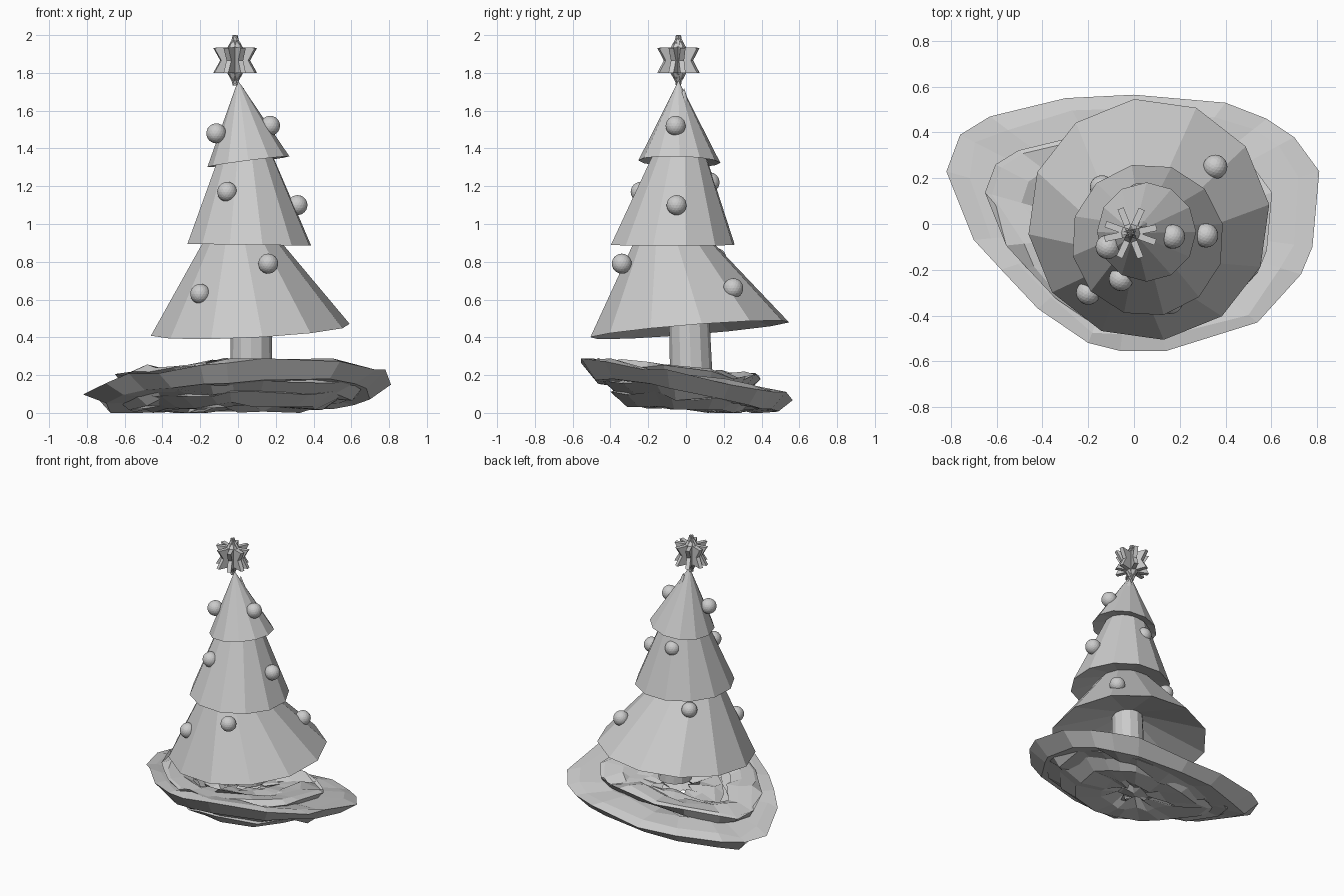
import bpy, bmesh, math, random
from mathutils import Vector, Matrix

random.seed(4)
cube = bpy.data.objects.get("Cube")
if cube:
    bpy.data.objects.remove(cube, do_unlink=True)

# Single plain material
grey = bpy.data.materials.new("plain_grey")
grey.use_nodes = True
colour = (0.6, 0.6, 0.6, 1)
grey.diffuse_color = colour
grey.node_tree.nodes["Principled BSDF"].inputs["Base Color"].default_value = colour


def finish(name, bm):
    bmesh.ops.recalc_face_normals(bm, faces=bm.faces)
    mesh = bpy.data.meshes.new(name)
    bm.to_mesh(mesh)
    bm.free()
    mesh.materials.append(grey)
    obj = bpy.data.objects.new(name, mesh)
    bpy.context.collection.objects.link(obj)


def tier(name, apex, centre, radius, slope, turn, depth, sides=12):
    """Leaning cone with a sloping rim and a dished underside."""
    bm = bmesh.new()
    tip = bm.verts.new(apex)
    dish = bm.verts.new(Vector(centre) + Vector((0, 0, depth * radius)))
    rim = []
    for i in range(sides):
        a = math.radians(turn) + math.tau * i / sides
        dx, dy = radius * math.cos(a), radius * math.sin(a)
        rim.append(bm.verts.new(Vector(centre) + Vector((dx, dy, slope[0] * dx + slope[1] * dy))))
    for i in range(sides):
        a, b = rim[i], rim[(i + 1) % sides]
        bm.faces.new((a, b, tip))
        bm.faces.new((b, a, dish))
    finish(name, bm)


# Foliage tiers
tier("lower_tier", (-0.02, -0.14, 1.2), (0.065, 0.02, 0.44), 0.53, (0.05, 0.08), 7, 0.4)
tier("middle_tier", (0.03, -0.01, 1.72), (0.06, -0.07, 0.89), 0.335, (-0.015, 0.0), 12, 0.28)
tier("upper_tier", (0.0, -0.04, 1.76), (0.055, -0.035, 1.33), 0.217, (0.13, -0.03), 0, 0.28)

# Trunk
bm = bmesh.new()
bmesh.ops.create_cone(bm, cap_ends=True, segments=12, radius1=0.112, radius2=0.105, depth=0.42)
bmesh.ops.transform(bm, verts=bm.verts, matrix=Matrix.Translation((0.07, 0.02, 0.42))
                    @ Matrix.Rotation(math.radians(2), 4, 'X'))
finish("trunk", bm)

# Baubles
baubles = [(-0.115, -0.1, 1.48), (0.17, -0.055, 1.52), (-0.057, -0.24, 1.17),
           (0.315, -0.05, 1.1), (0.16, -0.34, 0.79), (-0.2, -0.3, 0.63),
           (0.355, 0.25, 0.66), (0.02, 0.125, 1.22), (-0.14, 0.16, 0.82)]
for i, place in enumerate(baubles):
    bm = bmesh.new()
    bmesh.ops.create_icosphere(bm, subdivisions=3, radius=0.053,
                               matrix=Matrix.Translation(place))
    finish(f"bauble_{i + 1}", bm)

# Topper: crossed six-pointed plates
for k, angle in enumerate((12, 65, 112, 160)):
    bm = bmesh.new()
    ring = []
    for i in range(12):
        r = 0.078 if i % 2 else 0.134
        a = math.pi / 2 + math.tau * i / 12
        ring.append(bm.verts.new((r * math.cos(a), -0.014, r * math.sin(a))))
    face = bm.faces.new(ring)
    out = bmesh.ops.extrude_face_region(bm, geom=[face])
    moved = [v for v in out["geom"] if isinstance(v, bmesh.types.BMVert)]
    bmesh.ops.translate(bm, verts=moved, vec=(0, 0.028, 0))
    bmesh.ops.transform(bm, verts=bm.verts, matrix=Matrix.Translation((-0.015, -0.04, 1.866))
                        @ Matrix.Rotation(math.radians(angle), 4, 'Z'))
    finish(f"star_plate_{k + 1}", bm)

# Ground cover: overlapping crumpled rings that share one outline
outline = [(-0.82, 0.23), (-0.76, 0.39), (-0.63, 0.47), (-0.3, 0.55), (0, 0.565),
           (0.4, 0.53), (0.58, 0.46), (0.7, 0.38), (0.81, 0.23), (0.78, -0.1),
           (0.73, -0.22), (0.54, -0.43), (0.14, -0.555), (-0.06, -0.555),
           (-0.2, -0.52), (-0.42, -0.37), (-0.58, -0.2), (-0.7, -0.07)]


def cover_ring(name, outer, inner, shift, height, thick, tilt, jitter):
    """Flattened ring; section is (blend from outer to inner, height offset)."""
    section = [(0, 0.35), (0.2, 0.5), (0.65, 0.45), (1, 0.05), (0.7, -0.45), (0.25, -0.5)]
    bm = bmesh.new()
    loops = []
    for x, y in outline:
        wobble = random.uniform(-jitter, jitter)
        loop = []
        for blend, lift in section:
            f = outer + (inner - outer) * blend + (wobble if blend else 0)
            px, py = x * f + shift[0], y * f + shift[1]
            z = height + tilt[0] * px + tilt[1] * py + lift * thick
            z += random.uniform(-jitter, jitter) * 0.5
            loop.append(bm.verts.new((px, py, max(z, 0.0))))
        loops.append(loop)
    n, m = len(loops), len(section)
    for i in range(n):
        for j in range(m):
            a, b = loops[i], loops[(i + 1) % n]
            bm.faces.new((a[j], b[j], b[(j + 1) % m], a[(j + 1) % m]))
    finish(name, bm)


cover_ring("cover_outer", 1.0, 0.47, (0, 0), 0.14, 0.1, (0.03, -0.17), 0.035)
cover_ring("cover_upper", 0.77, 0.42, (-0.02, -0.04), 0.2, 0.06, (0.0, -0.11), 0.05)
cover_ring("cover_middle", 0.83, 0.35, (0.02, 0.02), 0.1, 0.07, (0.03, -0.12), 0.05)
cover_ring("cover_inner", 0.5, 0.14, (0.05, 0.02), 0.165, 0.07, (0.02, -0.1), 0.04)
cover_ring("cover_lower", 0.7, 0.15, (0.0, -0.01), 0.06, 0.07, (0.02, -0.06), 0.04)
